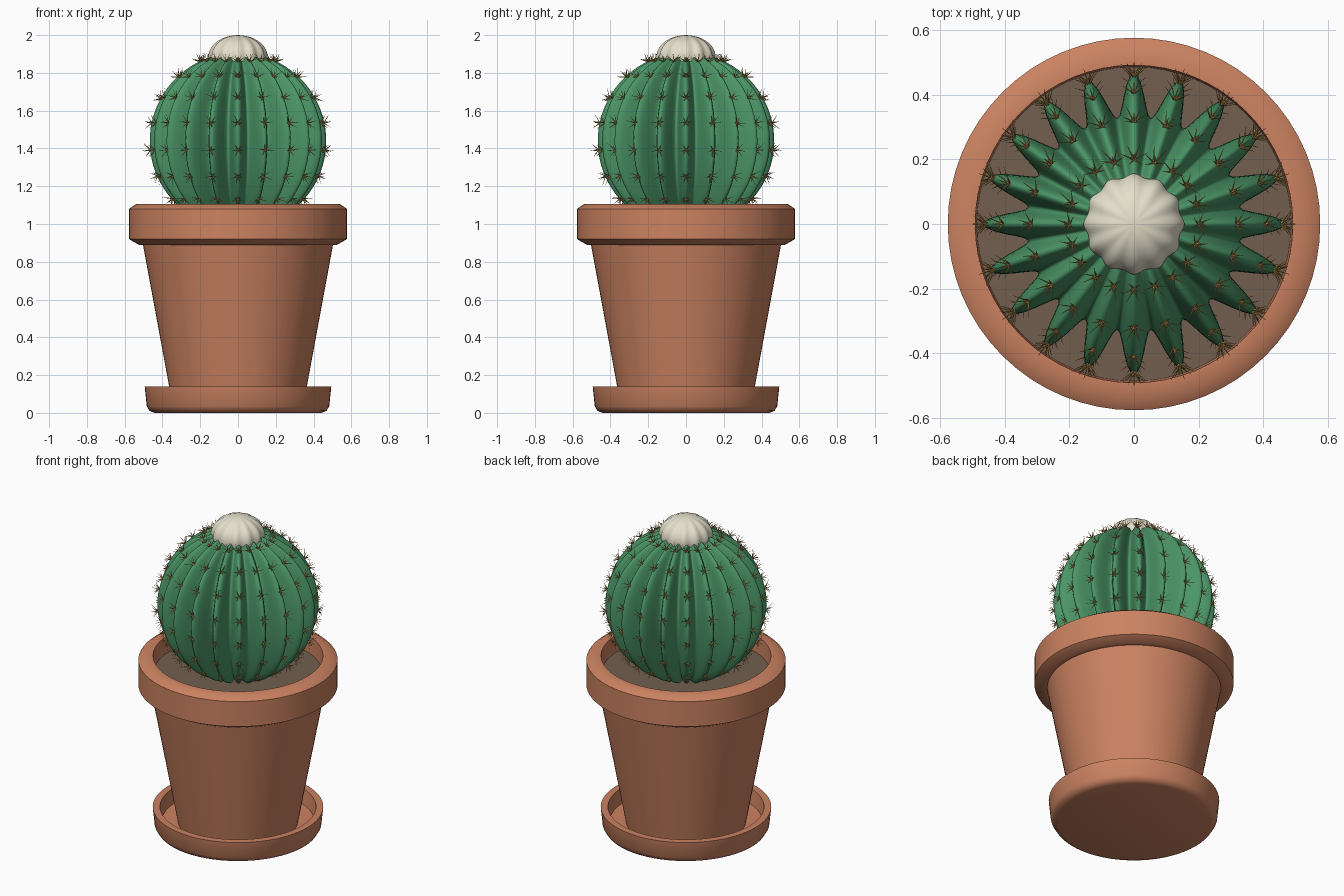
import bpy, bmesh, math, random
from mathutils import Vector, Matrix

if "Cube" in bpy.data.objects:
    bpy.data.objects.remove(bpy.data.objects["Cube"])

random.seed(4)
RIBS = 20
R, CZ = 0.467, 1.44          # cactus radius and centre height


def material(name, rgb):
    m = bpy.data.materials.new(name)
    m.diffuse_color = (*rgb, 1)
    m.use_nodes = True
    m.node_tree.nodes["Principled BSDF"].inputs["Base Color"].default_value = m.diffuse_color
    return m


CLAY = material("terracotta", (0.60, 0.225, 0.12))
SOIL = material("soil", (0.17, 0.115, 0.08))
GREEN = material("cactus_green", (0.07, 0.30, 0.135))
CREAM = material("cream_wool", (0.78, 0.74, 0.60))
GOLD = material("spine_gold", (0.62, 0.36, 0.10))


def finish(name, bm, mat, angle=40):
    bmesh.ops.recalc_face_normals(bm, faces=bm.faces)
    me = bpy.data.meshes.new(name)
    bm.to_mesh(me)
    bm.free()
    me.materials.append(mat)
    ob = bpy.data.objects.new(name, me)
    bpy.context.collection.objects.link(ob)
    bpy.ops.object.select_all(action='DESELECT')
    ob.select_set(True)
    bpy.context.view_layer.objects.active = ob
    bpy.ops.object.shade_smooth_by_angle(angle=math.radians(angle))
    return ob


def revolve(name, profile, mat, n=64, rib=None, angle=40):
    """Turn (radius, z) points about z; rib(theta) scales the radius."""
    bm = bmesh.new()
    rings = []
    for r, z in profile:
        if r < 1e-5:
            rings.append([bm.verts.new((0, 0, z))] * n)
            continue
        ring = []
        for i in range(n):
            t = 2 * math.pi * i / n
            k = r * (rib(t) if rib else 1)
            ring.append(bm.verts.new((k * math.cos(t), k * math.sin(t), z)))
        rings.append(ring)
    for a, b in zip(rings, rings[1:]):
        for i in range(n):
            j = (i + 1) % n
            quad = list(dict.fromkeys((a[i], a[j], b[j], b[i])))
            if len(quad) > 2:
                bm.faces.new(quad)
    return finish(name, bm, mat, angle)


def ball(radius, height, cz, lo, hi, steps):
    """Elliptical profile between two latitudes in degrees."""
    pts = []
    for i in range(steps + 1):
        a = math.radians(lo + (hi - lo) * i / steps)
        pts.append((radius * math.cos(a), cz + height * math.sin(a)))
    return pts


# Saucer with a raised lip
revolve("saucer", [(0, 0), (0.44, 0), (0.468, 0.01), (0.483, 0.035), (0.494, 0.14),
                   (0.452, 0.14), (0.44, 0.05), (0, 0.05)], CLAY)

# Tapered pot with thick rim and open top
revolve("pot", [(0, 0.045), (0.347, 0.045), (0.503, 0.89), (0.525, 0.89), (0.577, 0.92),
                (0.577, 1.08), (0.54, 1.105), (0.492, 1.105), (0.485, 0.96), (0, 0.96)], CLAY)

# Soil disc inside the rim
revolve("soil", [(0, 0.97), (0.486, 0.97), (0.487, 1.0), (0, 1.005)], SOIL)

# Ribbed cactus body
revolve("cactus_body", ball(R, R, CZ, -90, 90, 44), GREEN, RIBS * 12,
        lambda t: 0.855 + 0.145 * math.cos(RIBS * t), 180)

# Woolly crown
revolve("crown", ball(0.157, 0.115, 1.885, -60, 90, 14), CREAM, 96,
        lambda t: 0.965 + 0.035 * math.cos(12 * t), 180)

# Spine clusters along the crest of every rib
bm = bmesh.new()
for rib in range(RIBS):
    for row in range(7):
        lat = math.radians(64.5 - 17.6 * row)
        lon = 2 * math.pi * rib / RIBS
        normal = Vector((math.cos(lat) * math.cos(lon), math.cos(lat) * math.sin(lon), math.sin(lat)))
        base = normal * (R - 0.003) + Vector((0, 0, CZ))
        side = Vector((-math.sin(lon), math.cos(lon), 0))
        up = normal.cross(side)
        for k in range(7):
            if k == 6:
                d, length = normal.copy(), 0.045
            else:
                a = 2 * math.pi * (k + random.uniform(-0.2, 0.2)) / 6
                d = normal * 0.65 + (side * math.cos(a) + up * math.sin(a)) * 0.8
                length = random.uniform(0.042, 0.056)
            d.normalize()
            rot = d.to_track_quat('Z', 'Y').to_matrix().to_4x4()
            bmesh.ops.create_cone(bm, cap_ends=True, segments=4, radius1=0.003, radius2=0.0004,
                                  depth=length,
                                  matrix=Matrix.Translation(base + d * length / 2) @ rot)
finish("spines", bm, GOLD)
